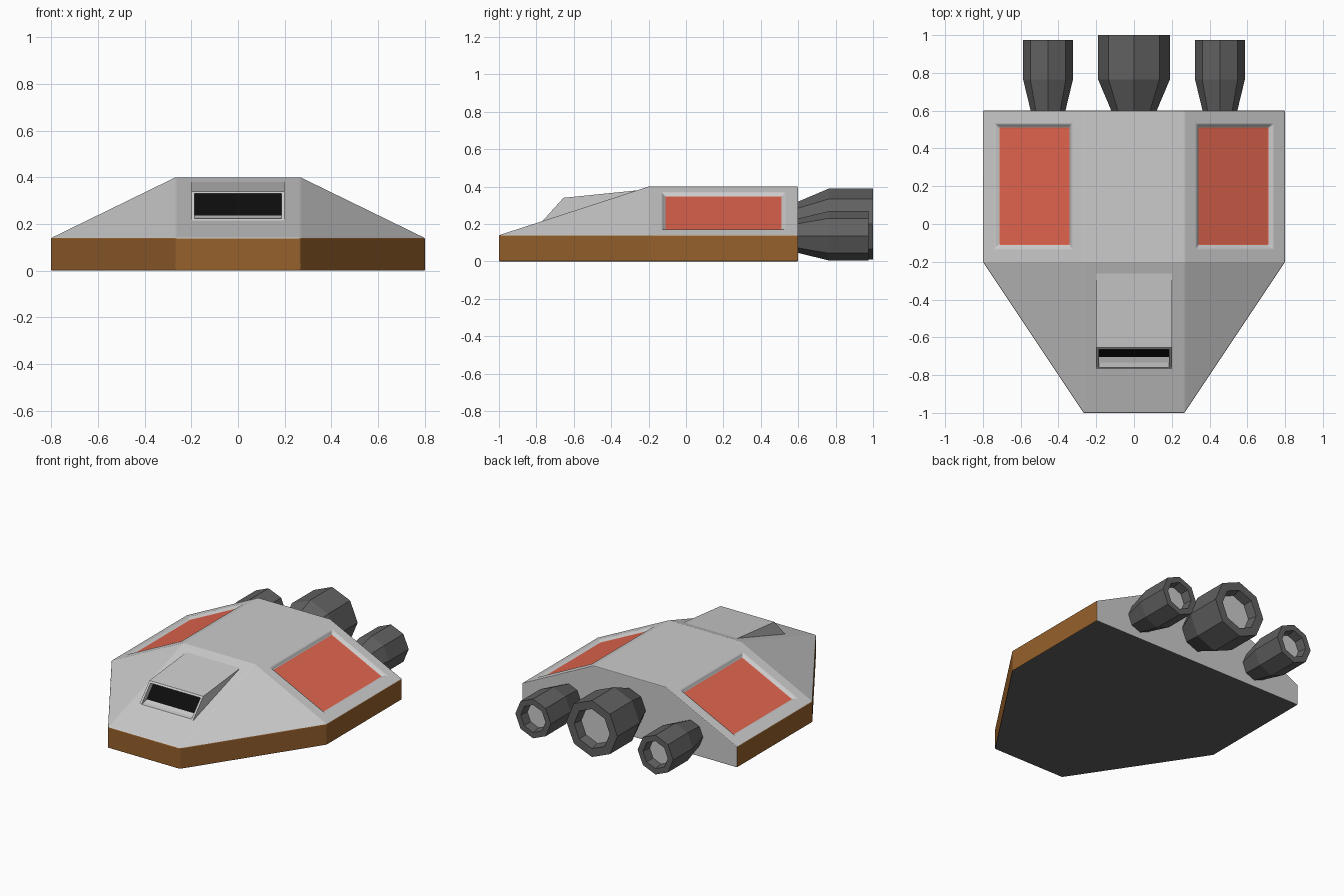
import bpy, bmesh
from math import cos, sin, tau, radians

if "Cube" in bpy.data.objects:
    bpy.data.objects.remove(bpy.data.objects["Cube"])


def material(name, color):
    m = bpy.data.materials.new(name)
    m.diffuse_color = (*color, 1)
    m.use_nodes = True
    m.node_tree.nodes["Principled BSDF"].inputs["Base Color"].default_value = m.diffuse_color
    return m


GREY = material("hull_grey", (0.62, 0.62, 0.62))
BROWN = material("brown", (0.31, 0.12, 0.025))
RED = material("red", (0.75, 0.13, 0.075))
DARK = material("dark_grey", (0.12, 0.12, 0.12))
BLACK = material("black", (0.004, 0.004, 0.004))


def finish(bm, name, mats, bevel=0):
    bmesh.ops.recalc_face_normals(bm, faces=bm.faces)
    me = bpy.data.meshes.new(name)
    bm.to_mesh(me)
    bm.free()
    ob = bpy.data.objects.new(name, me)
    bpy.context.collection.objects.link(ob)
    for m in mats:
        me.materials.append(m)
    if bevel:
        mod = ob.modifiers.new("edge_bevel", 'BEVEL')
        mod.width = bevel
        mod.segments = 2
        mod.limit_method = 'ANGLE'
        mod.angle_limit = radians(20)
    return ob


# Hull: outline extruded as a brown band, then a faceted grey deck
bm = bmesh.new()
outline = [(-0.8, 0.6), (-0.8, -0.2), (-0.267, -1), (0.267, -1), (0.8, -0.2), (0.8, 0.6)]
low = [bm.verts.new((x, y, 0)) for x, y in outline]
mid = [bm.verts.new((x, y, 0.14)) for x, y in outline]
top = [bm.verts.new((x, y, 0.4)) for x, y in
       [(-0.267, 0.6), (-0.267, -0.2), (0.267, -0.2), (0.267, 0.6)]]
bottom = bm.faces.new(low[::-1])
bottom.material_index = 2
for i in range(5):
    bm.faces.new((low[i], low[i + 1], mid[i + 1], mid[i])).material_index = 1
bm.faces.new((low[5], low[0], mid[0], top[0], top[3], mid[5]))
bm.faces.new(top)
bm.faces.new((mid[2], mid[3], top[2], top[1]))
bm.faces.new((mid[1], mid[2], top[1]))
bm.faces.new((mid[3], mid[4], top[2]))
sides = [bm.faces.new((mid[0], mid[1], top[1], top[0])),
         bm.faces.new((mid[4], mid[5], top[3], top[2]))]
bmesh.ops.recalc_face_normals(bm, faces=bm.faces)
# Recessed red side panels
bmesh.ops.inset_individual(bm, faces=sides, thickness=0.1)
bmesh.ops.inset_individual(bm, faces=sides, thickness=0.027, depth=-0.016)
for f in sides:
    f.material_index = 3
finish(bm, "hull", [GREY, BROWN, DARK, RED], 0.005)

# Nose intake: wedge with a black slot in its sloping front
bm = bmesh.new()
profile = [(-0.77, 0.213), (-0.655, 0.34), (-0.26, 0.38), (-0.3, 0.34), (-0.72, 0.205)]
a, b = [[bm.verts.new((x, y, z)) for y, z in profile] for x in (-0.2, 0.2)]
bm.faces.new(a)
bm.faces.new(b[::-1])
walls = [bm.faces.new((a[i], b[i], b[(i + 1) % 5], a[(i + 1) % 5])) for i in range(5)]
bmesh.ops.recalc_face_normals(bm, faces=bm.faces)
slot = walls[0]
bmesh.ops.inset_individual(bm, faces=[slot], thickness=0.02)
slot = bmesh.ops.extrude_discrete_faces(bm, faces=[slot])["faces"][0]
slot.material_index = 1
bmesh.ops.translate(bm, verts=slot.verts, vec=(0, 0.05, 0.006))
finish(bm, "nose_intake", [GREY, BLACK])


# Engines: octagonal tapered nozzles with a recessed end
def engine(name, x, z, r0, r1, end):
    bm = bmesh.new()
    rings = []
    for r, y in [(r0, 0.59), (r0, 0.6), (r1, 0.765), (r1, end),
                 (r1 * 0.7, end), (r1 * 0.64, end - 0.06)]:
        rings.append([bm.verts.new((x + r * cos(k * tau / 8), y, z + r * sin(k * tau / 8)))
                      for k in range(8)])
    for p, q in zip(rings, rings[1:]):
        for k in range(8):
            n = (k + 1) % 8
            bm.faces.new((p[k], p[n], q[n], q[k]))
    bm.faces.new(rings[0])
    bm.faces.new(rings[-1]).material_index = 1
    finish(bm, name, [DARK, GREY])


engine("centre_engine", 0, 0.2, 0.12, 0.19, 1.0)
for name, x in (("left_engine", -0.455), ("right_engine", 0.455)):
    engine(name, x, 0.137, 0.092, 0.132, 0.975)
